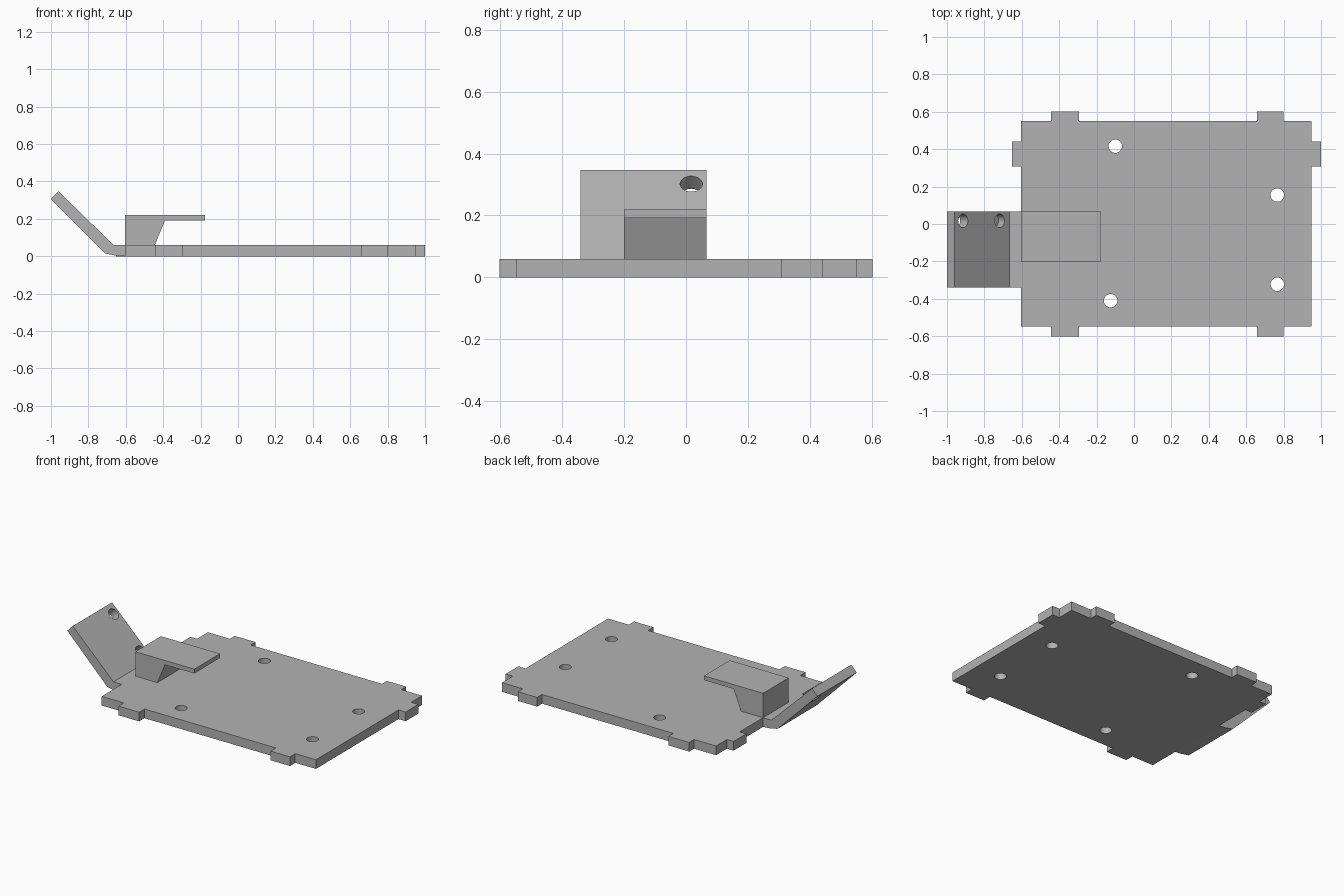
import bpy
import bmesh
from mathutils import Matrix, Vector

if "Cube" in bpy.data.objects:
    bpy.data.objects.remove(bpy.data.objects["Cube"], do_unlink=True)

grey = bpy.data.materials.new("plain grey")
grey.use_nodes = True
colour = (0.45, 0.45, 0.45, 1)
grey.diffuse_color = colour
grey.node_tree.nodes["Principled BSDF"].inputs["Base Color"].default_value = colour


def add_object(name, bm):
    bmesh.ops.recalc_face_normals(bm, faces=bm.faces)
    mesh = bpy.data.meshes.new(name)
    bm.to_mesh(mesh)
    bm.free()
    mesh.materials.append(grey)
    obj = bpy.data.objects.new(name, mesh)
    bpy.context.collection.objects.link(obj)
    return obj


def extrude_outline(name, points, direction):
    """Closed outline swept along a direction into a solid."""
    bm = bmesh.new()
    face = bm.faces.new([bm.verts.new(p) for p in points])
    swept = bmesh.ops.extrude_face_region(bm, geom=[face])["geom"]
    bmesh.ops.translate(bm, vec=direction,
                        verts=[v for v in swept if isinstance(v, bmesh.types.BMVert)])
    return add_object(name, bm)


def extrude_profile(name, profile, y0, y1):
    return extrude_outline(name, [(x, y0, z) for x, z in profile], (0, y1 - y0, 0))


def drill(obj, centre, axis, depth, radius=0.036):
    """Round hole of a given half length, centred on a point along an axis."""
    bm = bmesh.new()
    turn = Vector(axis).to_track_quat("Z", "Y").to_matrix().to_4x4()
    bmesh.ops.create_cone(bm, cap_ends=True, segments=32, radius1=radius, radius2=radius,
                          depth=2 * depth, matrix=Matrix.Translation(centre) @ turn)
    cutter = add_object("hole_cutter", bm)
    cutter.hide_render = True
    mod = obj.modifiers.new("hole", "BOOLEAN")
    mod.operation = "DIFFERENCE"
    mod.solver = "EXACT"
    mod.object = cutter
    bpy.context.view_layer.objects.active = obj
    bpy.ops.object.modifier_apply(modifier=mod.name)
    bpy.data.objects.remove(cutter, do_unlink=True)


# Base plate with locating tabs around its edge
left, right, front, back, thick = -0.605, 0.948, -0.547, 0.552, 0.06
tabs_x = [(-0.445, -0.295), (0.658, 0.798)]
tab_y = (0.308, 0.44)


def tab(a, b, inner, outer):
    return [(a, inner), (a, outer), (b, outer), (b, inner)]


outline = [(left, front)]
for a, b in tabs_x:
    outline += tab(a, b, front, -0.602)
outline.append((right, front))
outline += [(x, y) for y, x in tab(*tab_y, right, 1.0)]
outline.append((right, back))
for a, b in reversed(tabs_x):
    outline += tab(b, a, back, 0.602)
outline.append((left, back))
outline += [(x, y) for y, x in tab(tab_y[1], tab_y[0], left, -0.653)]
base_plate = extrude_outline("base_plate", [(x, y, 0) for x, y in outline], (0, 0, thick))

# Four mounting holes
for x, y in [(-0.1, 0.416), (0.766, 0.155), (0.766, -0.322), (-0.125, -0.41)]:
    drill(base_plate, (x, y, thick / 2), (0, 0, 1), 0.1)

# Sloping arm rising from the edge of the plate
arm = extrude_profile("sloping_arm", [
    (left, 0), (left, thick), (-0.665, thick), (-0.96, 0.347),
    (-1.0, 0.306), (-0.71, 0.015), (-0.65, 0.003)], -0.34, 0.066)
drill(arm, (-0.914, 0.017, 0.302), (1, 0, 1), 0.1)
drill(arm, (-0.718, 0.017, 0.112), (1, 0, 1), 0.045)

# Hooked clip with an overhanging lip
clip = extrude_profile("overhanging_clip", [
    (left, thick), (left, 0.22), (-0.177, 0.22), (-0.177, 0.192),
    (-0.39, 0.192), (-0.445, thick)], -0.2, 0.066)

# Round hole walls smooth, all other edges crisp
bpy.ops.object.select_all(action="DESELECT")
for obj in (base_plate, arm):
    obj.select_set(True)
bpy.context.view_layer.objects.active = base_plate
bpy.ops.object.shade_smooth_by_angle()
